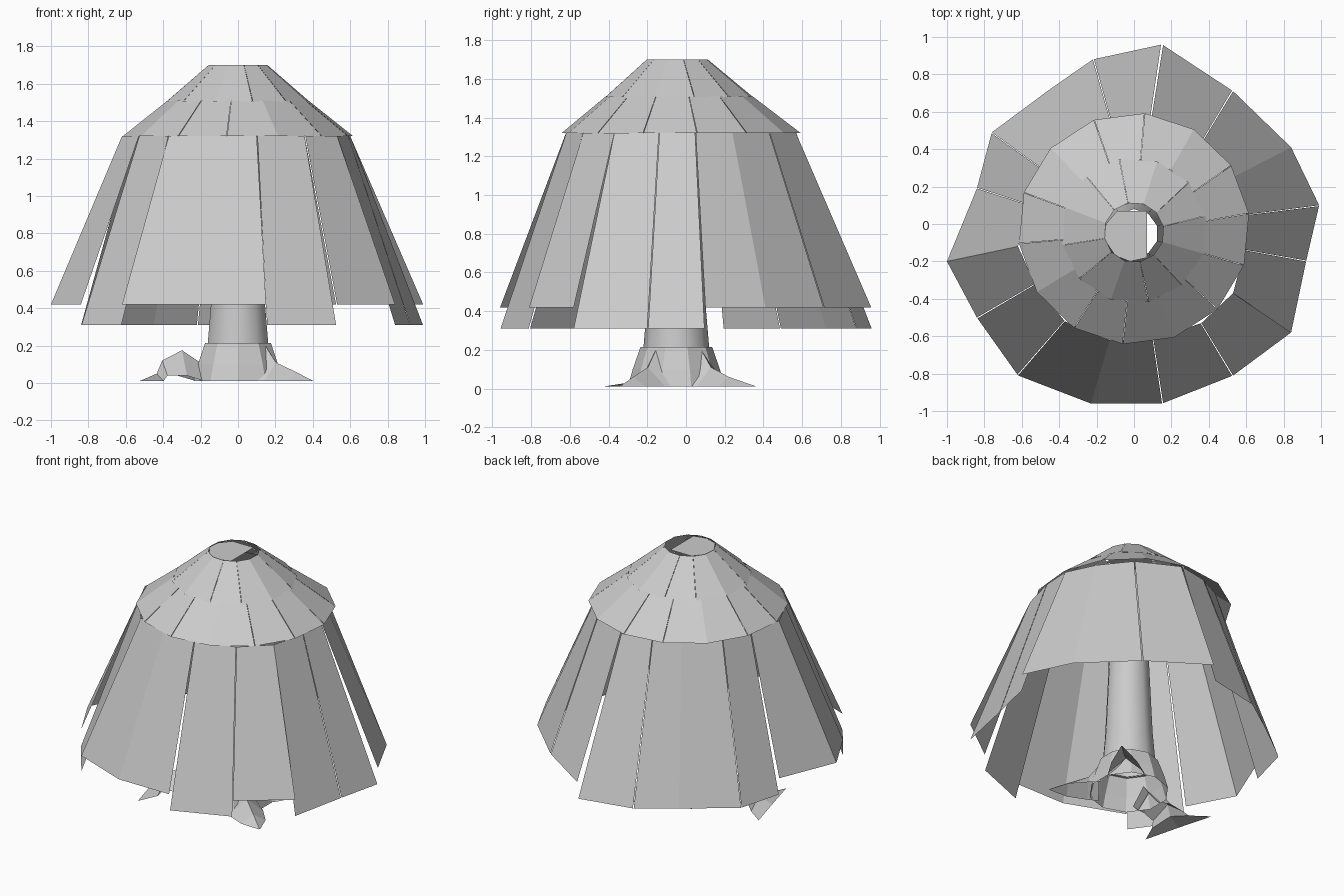
import bpy
from math import sin, cos, pi, hypot
from mathutils import Vector

if "Cube" in bpy.data.objects:
    bpy.data.objects.remove(bpy.data.objects["Cube"])


def make(name, verts, faces, smooth=False):
    me = bpy.data.meshes.new(name)
    me.from_pydata([tuple(v) for v in verts], [], faces)
    me.update()
    for p in me.polygons:
        p.use_smooth = smooth
    ob = bpy.data.objects.new(name, me)
    bpy.context.collection.objects.link(ob)
    return ob


def panels(name, low, high, gap):
    """Separate flat boards between two closed rings of points."""
    verts, faces = [], []
    n = len(high)
    for i in range(n):
        a, b = low[i]
        c, d = high[(i + 1) % n], high[i]
        a, b, c, d = (Vector(p) for p in (a, b, c, d))
        g = gap if i % 3 == 0 else 0.0
        k = len(verts)
        verts += [a.lerp(b, g), b.lerp(a, g), c.lerp(d, g), d.lerp(c, g)]
        faces.append((k + 3, k + 2, k + 1, k))
    return make(name, verts, faces)


def ring(n, r, z, cy, turn=0.0):
    return [(r * cos(turn + 2 * pi * i / n), cy + r * sin(turn + 2 * pi * i / n), z)
            for i in range(n)]


def tier(name, n, lo, hi, turn, gap):
    low, high = ring(n, *lo, turn), ring(n, *hi, turn)
    return panels(name, [(low[i], low[(i + 1) % n]) for i in range(n)], high, gap)


# Lower skirt: uneven boards hanging to two different lengths
hem = [(.15, .96), (.53, .71), (.84, .41), (.99, .10), (.92, -.20), (.84, -.58),
       (.53, -.81), (.15, -.96), (-.23, -.96), (-.62, -.81), (-.84, -.50), (-1, -.20),
       (-.84, .19), (-.76, .49), (-.45, .72), (-.22, .88)]
eave = [(.09, .57), (.36, .43), (.51, .24), (.60, .05), (.59, -.14), (.53, -.37),
        (.36, -.53), (.10, -.62), (-.13, -.62), (-.37, -.52), (-.53, -.32), (-.62, -.12),
        (-.56, .10), (-.47, .28), (-.28, .45), (-.12, .53)]
long_boards = {3, 4, 6, 9, 12, 13, 14, 15}
low = []
for i in range(16):
    z = .31 if i in long_boards else .42
    low.append(((*hem[i], z), (*hem[(i + 1) % 16], z)))
panels("skirt_boards", low, [(*p, 1.32) for p in eave], 0.015)

# Middle and upper roof tiers
tier("middle_roof", 14, (.62, 1.32, -.025), (.38, 1.51, -.035), 0.13, 0.01)
tier("upper_roof", 12, (.39, 1.505, -.035), (.16, 1.70, -.045), 0.2, 0.01)

# Flat lid that only partly covers the top opening
lid = [(.07, .07), (-.09, .07), (-.15, 0), (-.16, -.08), (-.10, -.17), (-.02, -.2), (.07, -.18)]
make("top_lid", [(x, y, 1.695) for x, y in lid], [tuple(range(len(lid)))])


def lathe(name, n, profile, cy, smooth):
    verts, faces = [], []
    for r, z in profile:
        verts += ring(n, r, z, cy, pi / n)
    for j in range(len(profile) - 1):
        for i in range(n):
            k = (i + 1) % n
            faces.append((j * n + i, j * n + k, (j + 1) * n + k, (j + 1) * n + i))
    return make(name, verts, faces, smooth)


# Trunk and flared foot
lathe("trunk", 10, [(.17, .21), (.152, .42), (.13, .9), (.13, 1.5)], -.05, True)
lathe("trunk_foot", 10, [(.25, .01), (.225, .10), (.185, .215), (.165, .215)], -.05, False)


def root(name, target, sections):
    """Ridge along the ground; a section is distance, half width, height, lift."""
    o = Vector((0, -.05, 0))
    d = Vector((target[0], target[1], 0)) - o
    d.normalize()
    s = Vector((-d.y, d.x, 0))
    verts, faces = [], []
    for dist, w, h, lift in sections:
        c = o + d * dist
        verts += [c - s * w + Vector((0, 0, lift)), c + Vector((0, 0, h)),
                  c + s * w + Vector((0, 0, lift))]
    for j in range(len(sections) - 1):
        k = 3 * j
        faces += [(k, k + 3, k + 4, k + 1), (k + 1, k + 4, k + 5, k + 2)]
    return make(name, verts, faces)


# Two pointed roots and one humped, forked root
for name, tip in (("front_root", (.40, -.34)), ("back_root", (.40, .36))):
    length = hypot(tip[0], tip[1] + .05)
    root(name, tip, [(.18, .12, .20, .01), (.25, .11, .11, .01),
                     (.38, .08, .06, .01), (length, .005, .012, .01)])
root("humped_root", (-.52, -.19), [(.16, .08, .13, .01), (.21, .08, .11, .01),
                                   (.31, .10, .175, .04), (.42, .11, .12, .04),
                                   (.45, .14, .05, .01), (.54, .25, .012, .01)])
